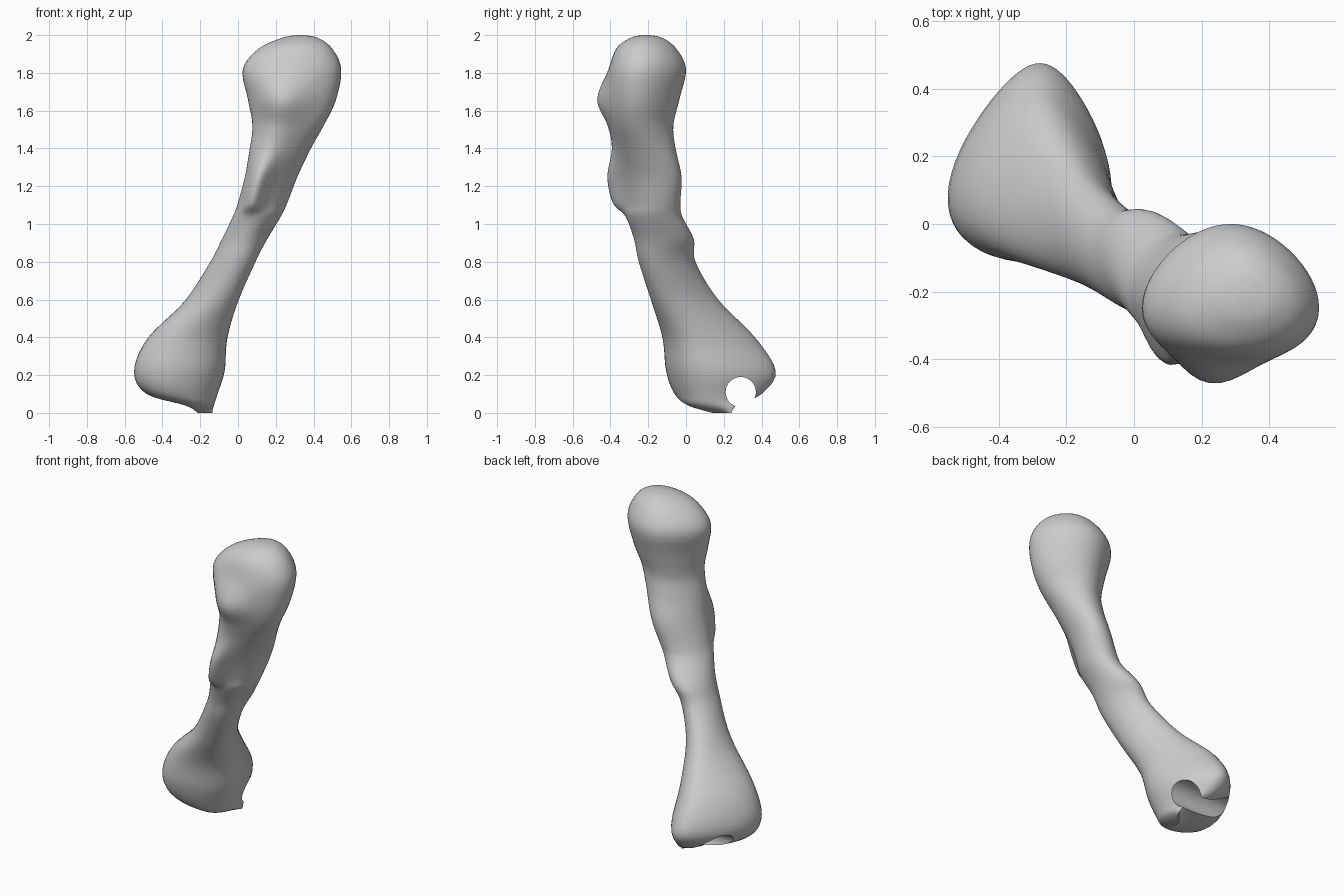
import bpy
import bmesh
from math import cos, sin, pi
from mathutils import Vector

if "Cube" in bpy.data.objects:
    bpy.data.objects.remove(bpy.data.objects["Cube"])

SIDES = 56
STEPS = 5

# Key cross-sections: height, centre x, centre y, half width, half depth, front ridge
SECTIONS = [
    (0, -.175, .19, .008, .05, 0),
    (.04, -.195, .14, .065, .13, 0),
    (.1, -.285, .17, .175, .23, 0),
    (.22, -.303, .185, .225, .29, 0),
    (.4, -.268, .12, .2, .245, 0),
    (.6, -.142, -.008, .133, .178, 0),
    (.8, -.028, -.1, .116, .15, 0),
    (.92, .035, -.117, .12, .158, 0),
    (1.04, .1, -.17, .126, .15, 0),
    (1.11, .13, -.175, .127, .145, .07),
    (1.25, .178, -.182, .133, .158, .08),
    (1.4, .228, -.21, .158, .155, .03),
    (1.52, .266, -.227, .185, .16, .03),
    (1.66, .286, -.22, .228, .185, .07),
    (1.82, .286, -.205, .255, .205, 0),
    (1.93, .305, -.21, .19, .158, 0),
    (1.985, .328, -.21, .095, .085, 0),
    (2, .33, -.21, .02, .02, 0),
]


def spline(a, b, c, d, t):
    """Smooth blend from b to c, with a and d as the neighbours."""
    return b + (c - a) * t / 2 + (a * 2 - b * 5 + c * 4 - d) * t ** 2 / 2 \
        + (b * 3 - a - c * 3 + d) * t ** 3 / 2


def ring(bm, z, cx, cy, hx, hy, ridge):
    """One outline: joint ends narrow to the back, and a ridge runs up the front."""
    taper = .2 * (1 + cos(2 * pi * (z - .25) / 1.5)) * (1 - z / 4)
    skew = .04 * sin(2 * pi * (z - .95) / 1.2) if z < 1.55 else 0
    verts = []
    for i in range(SIDES):
        a = 2 * pi * i / SIDES
        x = cx + hx * cos(a) * (1 - taper * sin(a)) + skew * sin(a)
        y = cy + hy * sin(a) - ridge * max(0, cos(a + 1.8)) ** 8
        verts.append(bm.verts.new((x, y, z)))
    return verts


# Plain bone colour
grey = bpy.data.materials.new("bone grey")
grey.use_nodes = True
colour = (.6, .6, .6, 1)
grey.diffuse_color = colour
grey.node_tree.nodes["Principled BSDF"].inputs["Base Color"].default_value = colour

# Bone: shaft, rounded head and flared lower end in one loft
bm = bmesh.new()
keys = [Vector(s) for s in SECTIONS]
keys = [keys[0]] + keys + [keys[-1]]
rings = []
for group in zip(keys, keys[1:], keys[2:], keys[3:]):
    for step in range(STEPS):
        rings.append(ring(bm, *spline(*group, step / STEPS)))
rings.append(ring(bm, *keys[-1]))
for low, high in zip(rings, rings[1:]):
    for i in range(SIDES):
        j = (i + 1) % SIDES
        bm.faces.new((low[i], low[j], high[j], high[i]))
bm.faces.new(rings[0][::-1])
bm.faces.new(rings[-1])
mesh = bpy.data.meshes.new("bone")
bm.to_mesh(mesh)
bm.free()
bone = bpy.data.objects.new("bone", mesh)
bpy.context.collection.objects.link(bone)
mesh.materials.append(grey)

# Round notch through the lower joint
bpy.ops.mesh.primitive_cylinder_add(vertices=40, radius=.08, depth=1,
                                    location=(-.3, .29, .11), rotation=(0, pi / 2, 0))
cutter = bpy.context.object
cutter.name = "joint_notch_cutter"
cutter.data.materials.append(grey)
cutter.hide_render = True
cut = bone.modifiers.new("joint_notch", 'BOOLEAN')
cut.operation = 'DIFFERENCE'
cut.solver = 'EXACT'
cut.object = cutter

# Bake the notch, then shade softly with a crisp rim
bpy.context.view_layer.update()
evaluated = bone.evaluated_get(bpy.context.evaluated_depsgraph_get())
bone.data = bpy.data.meshes.new_from_object(evaluated)
bone.modifiers.clear()
bpy.data.objects.remove(cutter)
bpy.ops.object.select_all(action='DESELECT')
bone.select_set(True)
bpy.context.view_layer.objects.active = bone
bpy.ops.object.shade_smooth_by_angle(angle=.8)
